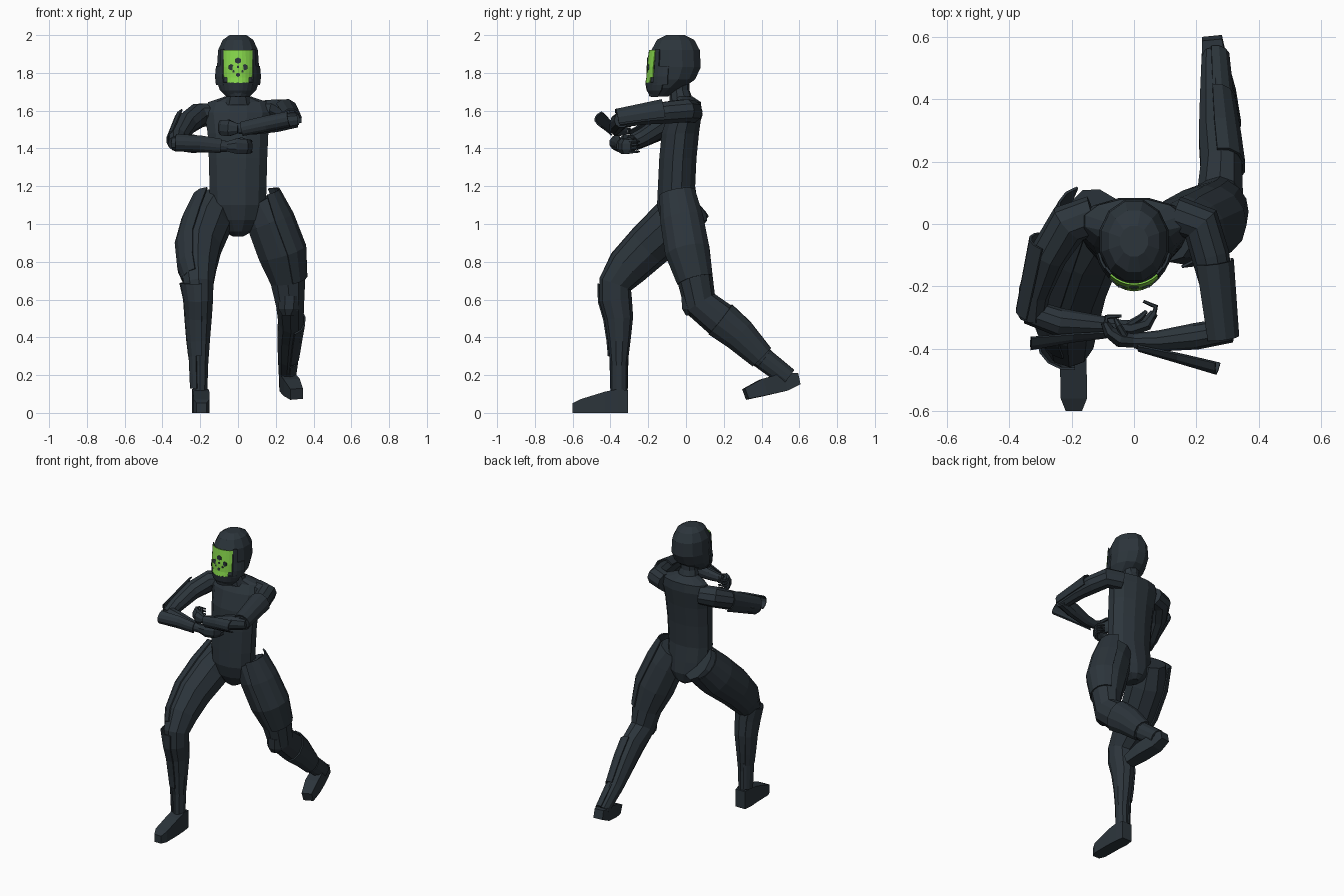
import bpy, bmesh, math
from mathutils import Vector

X, Z, DOWN = Vector((1, 0, 0)), Vector((0, 0, 1)), Vector((0, 0, -1))


def material(name, rgb):
    m = bpy.data.materials.new(name)
    m.diffuse_color = (*rgb, 1)
    return m


SUIT = material("charcoal suit", (0.025, 0.035, 0.044))
GREEN = material("lime visor", (0.24, 0.68, 0.07))


def loft(name, stations, ref=X, n=10, axis=None, arc=None, thick=0.008, mat=SUIT):
    """Skin elliptical rings (x, y, z, half along ref, half across); arc makes an open shell."""
    bm = bmesh.new()
    pts = [Vector(s[:3]) for s in stations]
    rings = []
    for i, s in enumerate(stations):
        t = axis or (pts[min(i + 1, len(pts) - 1)] - pts[max(i - 1, 0)]).normalized()
        u = (ref - t * ref.dot(t)).normalized()
        v = t.cross(u)
        if arc:
            angs = [math.radians(arc[0] + (arc[1] - arc[0]) * k / n) for k in range(n + 1)]
            f = 1
        else:
            angs = [2 * math.pi * (k + 0.5) / n for k in range(n)]
            f = 1 / math.cos(math.pi / n) if n in (4, 8) else 1.02
        rings.append([bm.verts.new(pts[i] + u * s[3] * f * math.cos(a) + v * s[4] * f * math.sin(a))
                      for a in angs])
    for r, q in zip(rings, rings[1:]):
        for k in range(n):
            j = k + 1 if arc else (k + 1) % n
            bm.faces.new((r[k], r[j], q[j], q[k]))
    if not arc:
        bm.faces.new(rings[0])
        bm.faces.new(rings[-1])
    bmesh.ops.recalc_face_normals(bm, faces=bm.faces)
    me = bpy.data.meshes.new(name)
    bm.to_mesh(me)
    bm.free()
    me.materials.append(mat)
    ob = bpy.data.objects.new(name, me)
    bpy.context.collection.objects.link(ob)
    if arc:
        mod = ob.modifiers.new("thickness", "SOLIDIFY")
        mod.thickness = thick
        mod.offset = 0
    return ob


def grow(stations, d):
    return [(x, y, z, a + d, b + d) for x, y, z, a, b in stations]


# torso and pelvis
loft("torso", [(0, -.015, 1.675, .07, .05), (0, .01, 1.645, .16, .07), (0, -.005, 1.59, .18, .09),
               (0, -.03, 1.48, .163, .1), (0, -.043, 1.35, .157, .1), (0, -.05, 1.2, .153, .1),
               (0, -.045, 1.1, .15, .11), (0, -.03, 1.02, .13, .105), (0, -.02, .96, .075, .08),
               (0, -.02, .935, .03, .05)], n=12, axis=DOWN)
loft("neck", [(0, -.035, 1.82, .055, .05), (0, -.035, 1.71, .055, .052), (0, -.02, 1.63, .08, .065)], axis=DOWN)

# helmet
loft("helmet", [(0, -.055, 2.0, .045, .05), (0, -.055, 1.975, .082, .1), (0, -.055, 1.92, .107, .13),
                (0, -.055, 1.83, .113, .135), (0, -.072, 1.765, .108, .122), (0, -.11, 1.72, .09, .095),
                (0, -.145, 1.675, .05, .05)], n=12, axis=DOWN)
loft("jaw_guard", [(0, -.055, 1.75, .116, .155), (0, -.075, 1.71, .1, .128), (0, -.125, 1.675, .058, .055)],
     axis=DOWN, arc=(25, 155), thick=.012)
for side, arc in (("left", (15, 50)), ("right", (130, 165))):
    loft(side + "_cheek_guard", [(0, -.055, 1.835, .117, .142), (0, -.058, 1.78, .122, .147),
                                 (0, -.06, 1.735, .117, .147)], axis=DOWN, arc=arc, n=3)
    rim = (38, 50) if side == "left" else (130, 142)
    loft(side + "_visor_rim", [(0, -.055, 1.925, .114, .136), (0, -.055, 1.83, .119, .143)],
         axis=DOWN, arc=rim, n=2)
loft("visor", [(0, -.055, 1.92, .119, .138), (0, -.055, 1.83, .12, .15), (0, -.055, 1.775, .116, .152)],
     axis=DOWN, arc=(51, 129), n=8, thick=.006, mat=GREEN)
loft("visor_lower_edge", [(0, -.055, 1.775, .116, .152), (0, -.055, 1.745, .114, .158)],
     axis=DOWN, arc=(60, 120), n=6, thick=.006, mat=GREEN)

# dark vent spots on the visor
for i, (x, z, r) in enumerate([(0, 1.865, .017), (-.036, 1.83, .017), (.036, 1.83, .017),
                               (0, 1.832, .007), (-.024, 1.808, .007), (.024, 1.808, .007), (0, 1.79, .011)]):
    y = -.055 - .15 * math.sqrt(1 - (x / .12) ** 2) + .004 * (z > 1.85)
    loft(f"visor_vent_{i}", [(x, y - .005, z, r, r), (x, y + .003, z, r, r)], n=6, axis=Vector((0, 1, 0)))

# front leg
front_leg = [(-.11, .02, 1.10, .1, .12), (-.165, -.07, 1.0, .128, .13), (-.207, -.2, .88, .12, .12),
             (-.213, -.31, .77, .1, .108), (-.208, -.375, .68, .08, .088), (-.205, -.373, .6, .075, .085),
             (-.205, -.355, .5, .068, .074), (-.205, -.353, .38, .058, .058),
             (-.2, -.355, .25, .043, .044), (-.2, -.355, .08, .038, .044)]
loft("front_leg", front_leg)
loft("front_thigh_guard", grow([(-.135, .03, 1.11, .105, .115)] + front_leg[1:4]
                               + [(-.205, -.355, .71, .08, .09)], .006), arc=(105, 245), n=6)
loft("front_shin_guard", [(-.207, -.38, .69, .1, .086)]
     + grow(front_leg[5:8] + [(-.203, -.354, .3, .05, .05)], .007), arc=(80, 235), n=6)
loft("front_ankle_guard", [(-.202, -.355, .31, .056, .05), (-.2, -.355, .13, .05, .046)], arc=(110, 250), n=6)
loft("front_foot", [(-.2, -.306, .06, .036, .06), (-.2, -.36, .063, .043, .063), (-.195, -.43, .056, .043, .056),
                    (-.193, -.56, .036, .042, .036), (-.193, -.6, .026, .026, .026)],
     n=4, axis=Vector((0, -1, 0)))

# rear leg
rear_leg = [(.11, -.03, 1.12, .09, .09), (.165, -.02, 1.02, .125, .11), (.23, .01, .85, .127, .115),
            (.265, .05, .7, .095, .092), (.276, .075, .58, .076, .09), (.28, .18, .495, .068, .093),
            (.27, .28, .415, .064, .082), (.262, .4, .295, .052, .06), (.256, .54, .185, .04, .044)]
loft("rear_leg", rear_leg)
loft("rear_knee", [(.273, .035, .62, .06, .06), (.27, .035, .55, .055, .055), (.265, .03, .515, .03, .03)],
     axis=DOWN, n=8)
loft("rear_thigh_guard", grow([(.13, -.045, 1.165, .085, .09)] + rear_leg[1:4], .006), arc=(-70, 75), n=6)
loft("rear_shin_guard", grow(rear_leg[5:8], .007), arc=(-100, 75), n=6)
loft("rear_ankle_guard", grow([(.262, .41, .285, .048, .05), (.256, .54, .185, .04, .044)], .007),
     arc=(-100, 75), n=6)
loft("rear_foot", [(.25, .597, .18, .032, .03), (.258, .52, .163, .04, .048),
                   (.285, .41, .135, .043, .045), (.31, .315, .1, .034, .03)], n=4)

# bent arm on the -x side
loft("low_upper_arm", [(-.13, .025, 1.58, .06, .065), (-.21, 0, 1.575, .065, .068), (-.275, -.1, 1.53, .06, .06),
                       (-.32, -.22, 1.46, .05, .05), (-.328, -.3, 1.425, .042, .042)], ref=Z)
loft("low_upper_arm_guard", [(-.265, -.06, 1.545, .072, .07), (-.32, -.29, 1.44, .06, .058)],
     ref=Z, arc=(20, 150), n=5)
loft("low_forearm", [(-.34, -.28, 1.43, .04, .04), (-.24, -.315, 1.425, .05, .045),
                     (-.12, -.325, 1.415, .036, .033), (-.05, -.328, 1.41, .028, .024)], ref=Z)
loft("low_forearm_guard", [(-.33, -.325, 1.43, .05, .078), (-.2, -.328, 1.425, .047, .05),
                           (-.09, -.33, 1.413, .04, .034)], ref=Z, arc=(30, 150), n=5)
loft("low_hand", [(-.06, -.328, 1.41, .026, .022), (-.01, -.335, 1.412, .04, .026),
                  (.04, -.32, 1.41, .04, .022), (.065, -.285, 1.41, .036, .013)], ref=Z, n=8)

# bent arm on the +x side
loft("high_upper_arm", [(.13, .03, 1.595, .06, .06), (.215, 0, 1.6, .062, .065), (.245, -.1, 1.59, .06, .06),
                        (.27, -.22, 1.575, .05, .05), (.288, -.36, 1.55, .042, .042)], ref=Z)
loft("high_upper_arm_guard", [(.252, -.12, 1.59, .07, .066), (.28, -.365, 1.553, .055, .055)],
     ref=Z, arc=(-110, 50), n=5)
loft("high_forearm", [(.31, -.34, 1.55, .04, .04), (.2, -.36, 1.535, .05, .042),
                      (.08, -.375, 1.51, .038, .033), (0, -.375, 1.505, .028, .024)], ref=Z)
loft("high_forearm_guard", [(.275, -.41, 1.555, .045, .072), (.15, -.39, 1.53, .045, .055),
                            (.02, -.375, 1.503, .04, .032)], ref=Z, arc=(210, 330), n=5)
loft("high_hand", [(0, -.375, 1.505, .026, .022), (-.045, -.37, 1.507, .042, .025),
                   (-.08, -.345, 1.51, .042, .02), (-.095, -.315, 1.512, .036, .012)], ref=Z, n=8)

# curled fingers and thumbs
for i in range(4):
    dz = -.027 + .018 * i
    loft(f"low_finger_{i}", [(.06, -.3, 1.41 + dz, .008, .01), (.07, -.265, 1.41 + dz, .008, .008),
                             (.03, -.248, 1.41 + dz, .005, .005)], ref=Z, n=6)
    loft(f"high_finger_{i}", [(-.09, -.33, 1.51 + dz, .008, .01), (-.088, -.298, 1.51 + dz, .008, .008),
                              (-.04, -.295, 1.51 + dz, .005, .005)], ref=Z, n=6)
loft("low_thumb", [(-.02, -.325, 1.435, .012, .012), (.02, -.3, 1.45, .01, .01), (.04, -.28, 1.445, .006, .006)],
     ref=Z, n=6)
loft("high_thumb", [(-.03, -.36, 1.53, .012, .012), (-.05, -.325, 1.545, .01, .01), (-.06, -.305, 1.54, .006, .006)],
     ref=Z, n=6)
